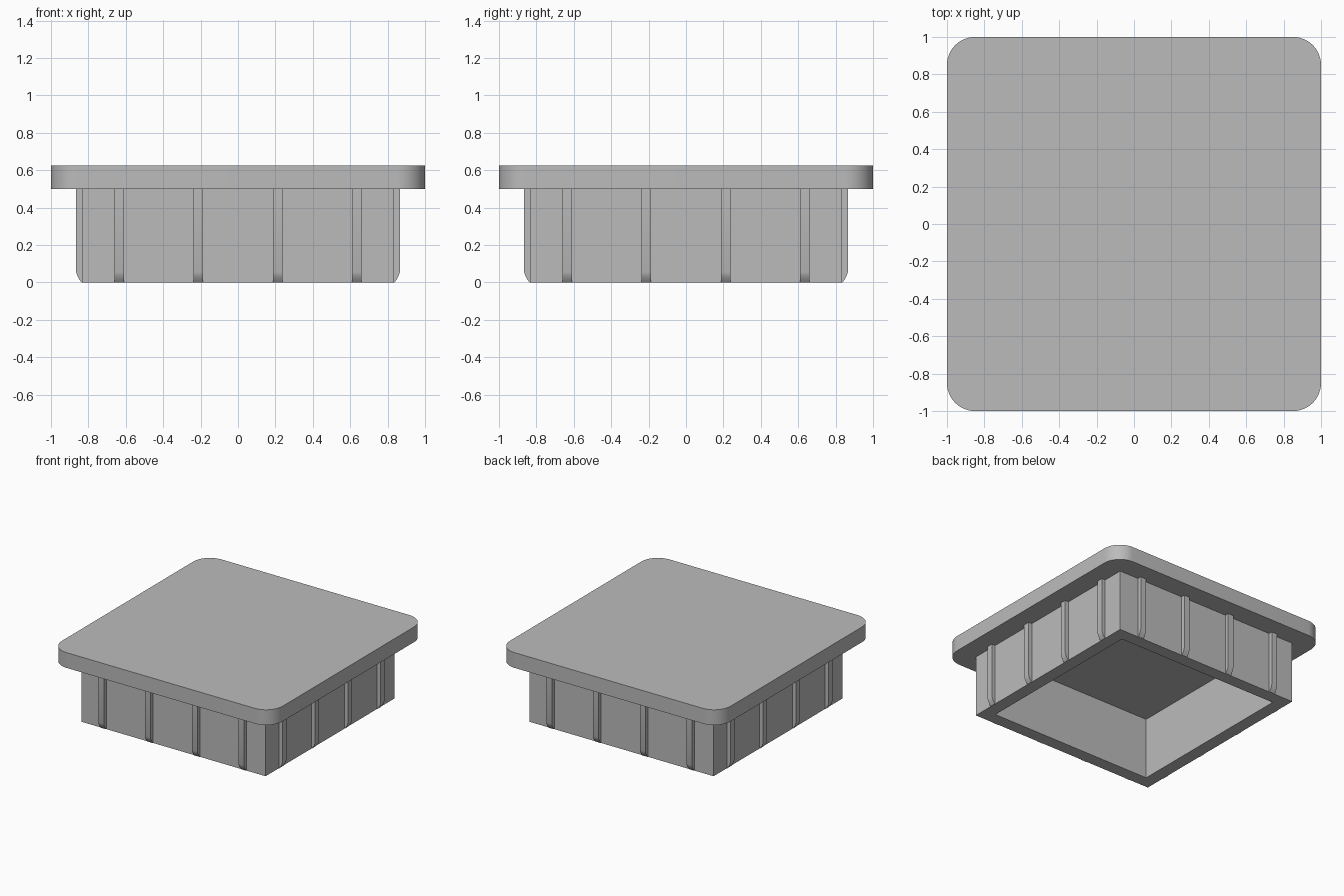
import bpy, bmesh, math
from mathutils import Matrix

if "Cube" in bpy.data.objects:
    bpy.data.objects.remove(bpy.data.objects["Cube"])

grey = bpy.data.materials.new("plain_grey")
grey.use_nodes = True
colour = (0.5, 0.5, 0.5, 1)
grey.diffuse_color = colour
grey.node_tree.nodes["Principled BSDF"].inputs["Base Color"].default_value = colour

RIM_Z, TOP_Z = 0.5, 0.625
WALL, CAVITY, RIB = 0.833, 0.73, 0.865


def finish(bm, name):
    bmesh.ops.recalc_face_normals(bm, faces=bm.faces)
    mesh = bpy.data.meshes.new(name)
    bm.to_mesh(mesh)
    bm.free()
    obj = bpy.data.objects.new(name, mesh)
    bpy.context.collection.objects.link(obj)
    mesh.materials.append(grey)
    return obj


def extrude(bm, points, offset):
    """Extrude a closed outline into a solid."""
    face = bm.faces.new([bm.verts.new(p) for p in points])
    result = bmesh.ops.extrude_face_region(bm, geom=[face], use_keep_orig=True)
    moved = [v for v in result["geom"] if isinstance(v, bmesh.types.BMVert)]
    bmesh.ops.translate(bm, verts=moved, vec=offset)
    return list(face.verts) + moved


# Cap plate with rounded corners
radius, steps = 0.15, 12
outline = []
for corner in range(4):
    start = corner * math.pi / 2
    cx = (1 - radius) * (1 if corner in (0, 3) else -1)
    cy = (1 - radius) * (1 if corner in (0, 1) else -1)
    for i in range(steps + 1):
        a = start + i / steps * math.pi / 2
        outline.append((cx + radius * math.cos(a), cy + radius * math.sin(a), RIM_Z))
bm = bmesh.new()
extrude(bm, outline, (0, 0, TOP_Z - RIM_Z))
cap = finish(bm, "cap_plate")
bpy.context.view_layer.objects.active = cap
cap.select_set(True)
bpy.ops.object.shade_smooth_by_angle(angle=math.radians(30))
cap.select_set(False)

# Hollow square skirt, open underneath
bm = bmesh.new()
signs = [(-1, -1), (1, -1), (1, 1), (-1, 1)]
rings = [[bm.verts.new((sx * h, sy * h, z)) for sx, sy in signs]
         for h, z in ((WALL, RIM_Z), (WALL, 0), (CAVITY, 0), (CAVITY, RIM_Z))]
for upper, lower in zip(rings, rings[1:]):
    for i in range(4):
        j = (i + 1) % 4
        bm.faces.new((upper[i], upper[j], lower[j], lower[i]))
finish(bm, "hollow_skirt")

# Grip ribs on all four sides, with a rounded lead-in at the foot
width = 0.05
profile = [(WALL - 0.01, RIM_Z), (WALL - 0.01, 0), (WALL + 0.003, 0),
           (WALL + 0.014, 0.014), (WALL + 0.026, 0.035), (RIB, 0.055), (RIB, RIM_Z)]
bm = bmesh.new()
for side in range(4):
    turn = Matrix.Rotation(side * math.pi / 2, 3, "Z")
    for x in (-0.635, -0.212, 0.212, 0.635):
        verts = extrude(bm, [(x - width / 2, -d, z) for d, z in profile], (width, 0, 0))
        bmesh.ops.rotate(bm, verts=verts, cent=(0, 0, 0), matrix=turn)
ribs = finish(bm, "grip_ribs")
bpy.context.view_layer.objects.active = ribs
ribs.select_set(True)
bpy.ops.object.shade_smooth_by_angle(angle=math.radians(30))
